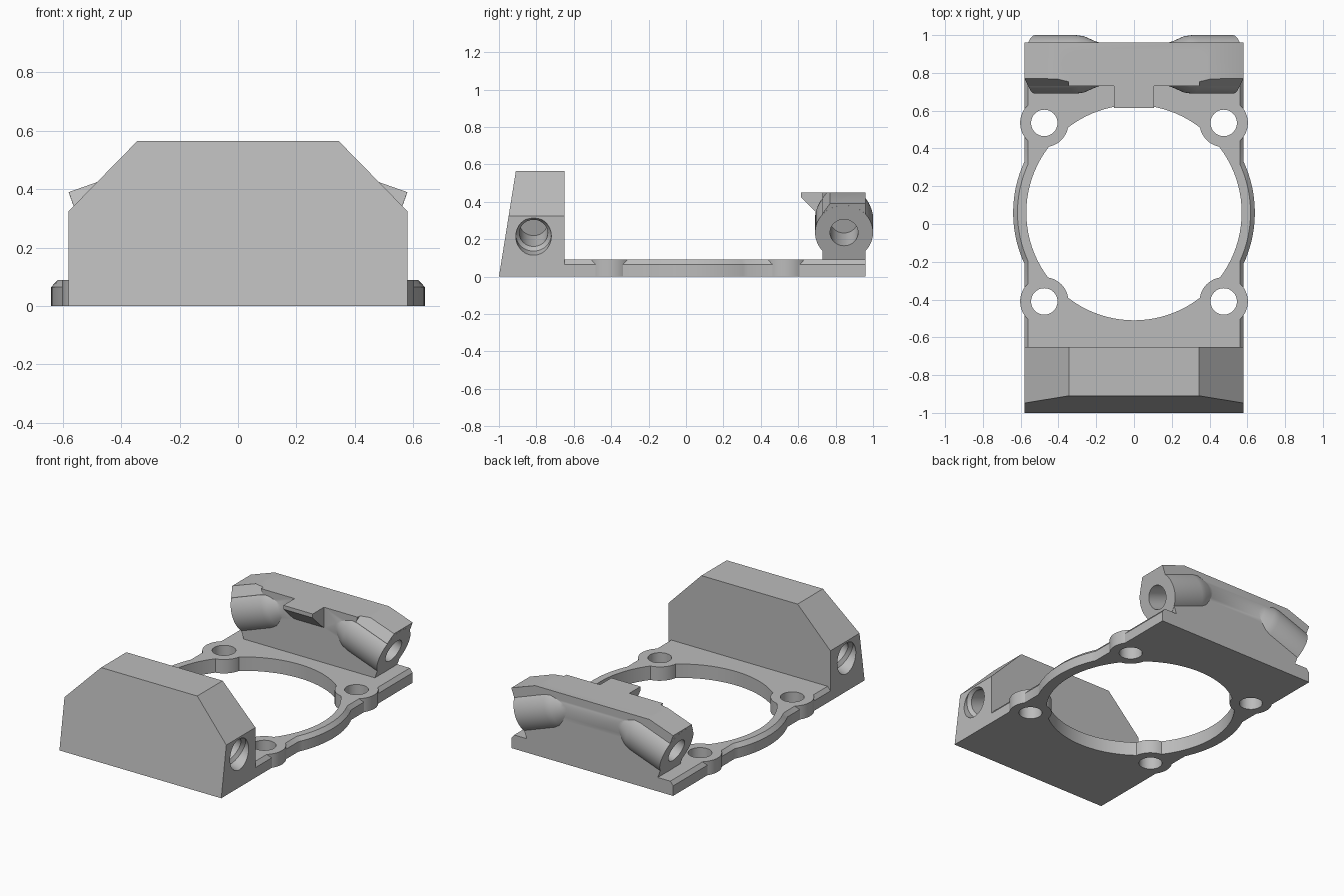
import bpy, bmesh, math
from mathutils import Vector, Matrix

cube = bpy.data.objects.get("Cube")
if cube:
    bpy.data.objects.remove(cube, do_unlink=True)

grey = bpy.data.materials.new("plain grey")
grey.use_nodes = True
grey.diffuse_color = (0.5, 0.5, 0.5, 1)
grey.node_tree.nodes["Principled BSDF"].inputs["Base Color"].default_value = (0.5, 0.5, 0.5, 1)


def loft(name, sections):
    """Closed solid through a list of matching cross-sections."""
    bm = bmesh.new()
    rings = [[bm.verts.new(p) for p in s] for s in sections]
    n = len(rings[0])
    for a, b in zip(rings, rings[1:]):
        for i in range(n):
            j = (i + 1) % n
            bm.faces.new((a[i], a[j], b[j], b[i]))
    bm.faces.new(rings[0][::-1])
    bm.faces.new(rings[-1])
    bmesh.ops.recalc_face_normals(bm, faces=bm.faces)
    mesh = bpy.data.meshes.new(name)
    bm.to_mesh(mesh)
    bm.free()
    mesh.materials.append(grey)
    ob = bpy.data.objects.new(name, mesh)
    bpy.context.collection.objects.link(ob)
    return ob


def lathe(name, stations, frame, sides=48):
    """Round solid along the frame's z axis from (height, radius) stations."""
    turn = [2 * math.pi * i / sides for i in range(sides)]
    return loft(name, [[frame @ Vector((r * math.cos(t), r * math.sin(t), h))
                        for t in turn] for h, r in stations])


def along_y(name, outline, front, back):
    """Solid from an xz outline; front and back are y values as functions of z."""
    return loft(name, [[(x, f(z), z) for x, z in outline] for f in (front, back)])


def combine(target, tool, operation):
    mod = target.modifiers.new("combine", 'BOOLEAN')
    mod.object, mod.operation, mod.solver = tool, operation, 'EXACT'
    bpy.context.view_layer.objects.active = target
    bpy.ops.object.modifier_apply(modifier=mod.name)
    bpy.data.objects.remove(tool, do_unlink=True)


def mirrored(half):
    return half + [(-x, z) for x, z in reversed(half)]


def tilted(side, x, y, z):
    """Frame whose z axis points outwards and down; its x axis points up."""
    a = math.radians(20)
    c, s = math.cos(a), math.sin(a)
    up = Vector((side * s, 0, c))
    out = Vector((side * c, 0, -s))
    across = Vector((0, 1, 0))
    m = Matrix((up, across, out)).transposed().to_4x4()
    m.translation = (side * x, y, z)
    return m


# Base plate with chamfered sides, raised ring and large opening
plate = along_y("base_plate", mirrored([(.58, 0), (.58, .065), (.56, .09)]),
                lambda z: -.65, lambda z: .96)
centre = Matrix.Translation((0, .06, 0))
combine(plate, lathe("ring", [(0, .64), (.065, .64), (.09, .617)], centre, 96), 'UNION')
combine(plate, lathe("opening", [(-.1, .57), (.2, .57)], centre, 96), 'DIFFERENCE')

# Four screw ears with through holes
spots = [Matrix.Translation((x, y, 0)) for x in (-.475, .475) for y in (-.41, .535)]
for spot in spots:
    combine(plate, lathe("ear", [(0, .128), (.09, .128)], spot), 'UNION')
for spot in spots:
    combine(plate, lathe("screw_hole", [(-.1, .07), (.2, .07)], spot), 'DIFFERENCE')

# Front block with sloping face and clipped corners
block = along_y("front_block", mirrored([(.58, 0), (.58, .325), (.345, .565)]),
                lambda z: -1 + .16 * z, lambda z: -.65)
for side in (-1, 1):
    bore = [(-.22, .076), (-.05, .076), (-.03, .095), (.1, .095)]
    combine(block, lathe("bore", bore, tilted(side, .58, -.815, .215)), 'DIFFERENCE')

# Rear wall with undercut ends
wall = along_y("rear_wall", mirrored([(.47, .09), (.58, .39), (.41, .45)]),
               lambda z: .73, lambda z: .96)
frames = [tilted(side, .524, .845, .235) for side in (-1, 1)]

# Chamfer on the front top edge of each wall end
wedge = [(.05, -.155), (.165, -.075), (.3, .018), (.3, -.3), (.05, -.3)]
for frame in frames:
    combine(wall, loft("chamfer", [[frame @ Vector((u, v, h)) for u, v in wedge]
                                   for h in (-.24, .2)]), 'DIFFERENCE')

# Slanted round lugs, trimmed level with the wall top, with blind bores
for frame in frames:
    lug = lathe("lug", [(-.37, .112), (-.33, .125), (-.27, .15), (-.23, .155), (0, .155)], frame)
    combine(lug, along_y("trim", mirrored([(1, .45), (1, .8)]),
                         lambda z: .5, lambda z: 1.2), 'DIFFERENCE')
    combine(wall, lug, 'UNION')
for frame in frames:
    combine(wall, lathe("bore", [(-.2, .075), (.1, .075)], frame), 'DIFFERENCE')

# Small catch on the inner side of the wall
catch = [(.615, .45), (.74, .45), (.74, .31), (.69, .35), (.615, .425)]
combine(wall, loft("catch", [[(x, y, z) for y, z in catch] for x in (-.105, .105)]), 'UNION')

# Smooth shading with sharp edges kept
for ob in (plate, block, wall):
    bpy.ops.object.select_all(action='DESELECT')
    ob.select_set(True)
    bpy.context.view_layer.objects.active = ob
    bpy.ops.object.shade_smooth_by_angle(angle=math.radians(30))
